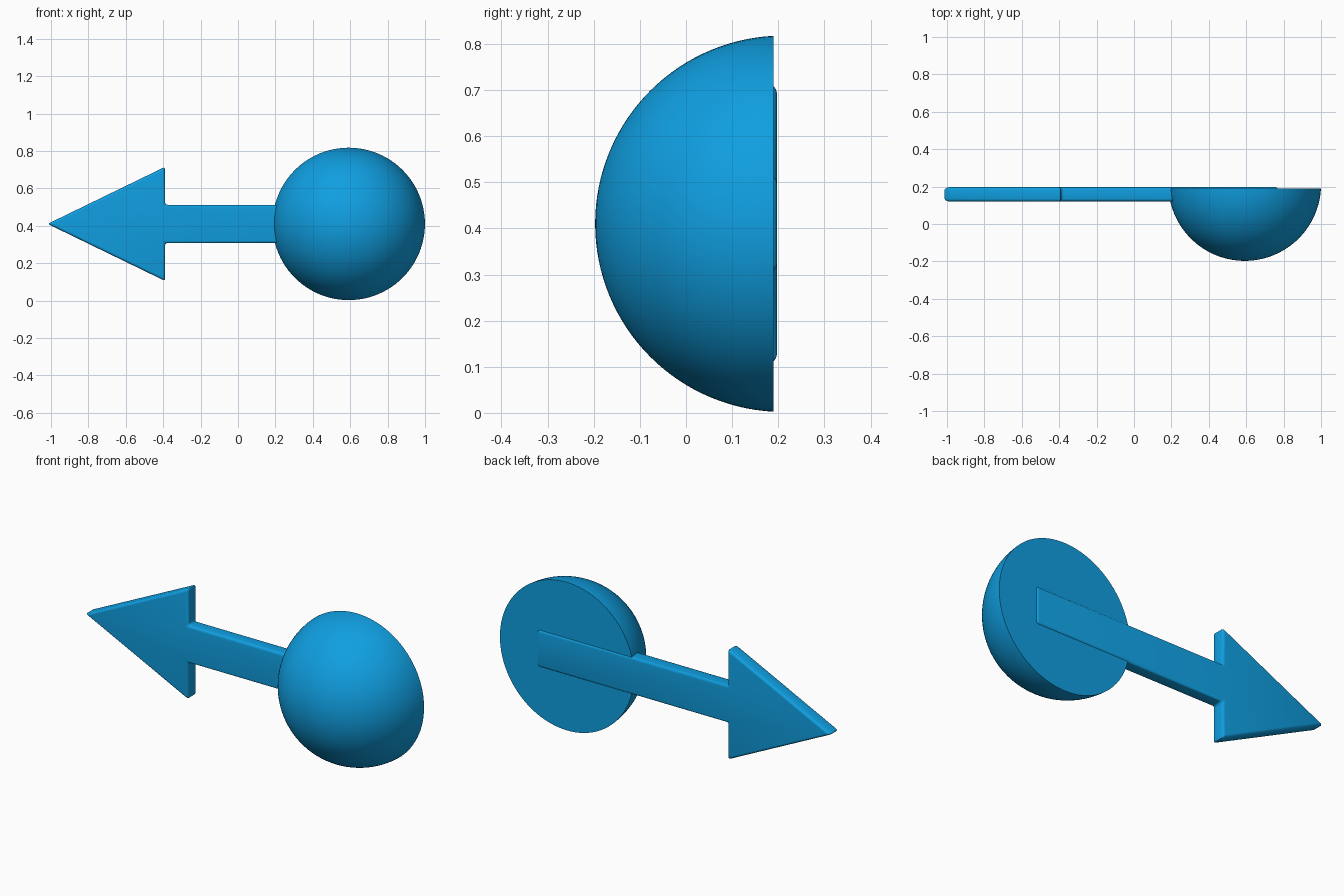
import bpy, bmesh, math
from mathutils import Matrix

cube = bpy.data.objects.get("Cube")
if cube:
    bpy.data.objects.remove(cube, do_unlink=True)

blue = bpy.data.materials.new("bright_blue")
blue.use_nodes = True
color = (0.005, 0.345, 0.75, 1)
blue.diffuse_color = color
blue.node_tree.nodes["Principled BSDF"].inputs["Base Color"].default_value = color

MID_Z = 0.41


def add_object(name, bm):
    bmesh.ops.recalc_face_normals(bm, faces=bm.faces)
    mesh = bpy.data.meshes.new(name)
    bm.to_mesh(mesh)
    bm.free()
    mesh.materials.append(blue)
    obj = bpy.data.objects.new(name, mesh)
    bpy.context.collection.objects.link(obj)
    bpy.ops.object.select_all(action="DESELECT")
    obj.select_set(True)
    bpy.context.view_layer.objects.active = obj
    return obj


# Domed knob: sphere cut flat at the back
bm = bmesh.new()
place = Matrix.Translation((0.592, 0.211, MID_Z)) @ Matrix.Rotation(math.pi / 2, 4, "X")
bmesh.ops.create_uvsphere(bm, u_segments=96, v_segments=64, radius=0.408, matrix=place)
cut = bmesh.ops.bisect_plane(bm, geom=bm.verts[:] + bm.edges[:] + bm.faces[:],
                             plane_co=(0, 0.19, 0), plane_no=(0, 1, 0), clear_outer=True)
rim = [e for e in cut["geom_cut"] if isinstance(e, bmesh.types.BMEdge)]
bmesh.ops.contextual_create(bm, geom=rim)
add_object("dome", bm)
bpy.ops.object.shade_smooth_by_angle(angle=math.radians(35))

# Arrow plate: upper half outline mirrored, then extruded and rounded
half = [(0.77, 0.102), (-0.39, 0.102), (-0.39, 0.305)]
outline = half + [(-1.018, 0)] + [(x, -z) for x, z in reversed(half)]
bm = bmesh.new()
face = bm.faces.new([bm.verts.new((x, 0.12, MID_Z + z)) for x, z in outline])
ext = bmesh.ops.extrude_face_region(bm, geom=[face])
bmesh.ops.translate(bm, vec=(0, 0.077, 0),
                    verts=[v for v in ext["geom"] if isinstance(v, bmesh.types.BMVert)])
arrow = add_object("arrow", bm)
bevel = arrow.modifiers.new("rounded_edges", "BEVEL")
bevel.width = 0.014
bevel.segments = 4
bevel.limit_method = "ANGLE"
bpy.ops.object.modifier_apply(modifier=bevel.name)
bpy.ops.object.shade_smooth_by_angle(angle=math.radians(35))
